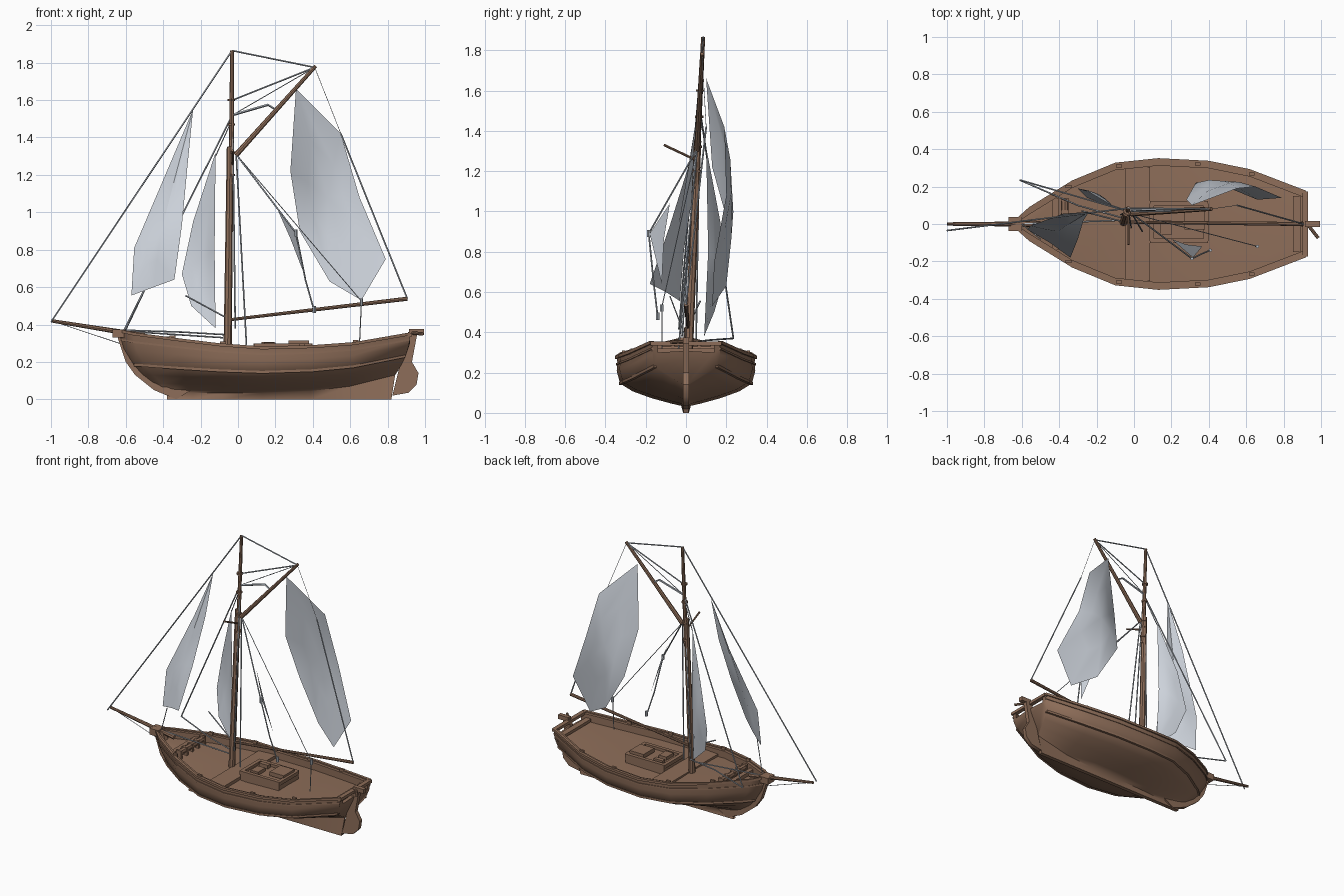
import bpy, bmesh, math
from mathutils import Vector as V


def mat(name, col):
    m = bpy.data.materials.new(name)
    m.diffuse_color = (*col, 1)
    return m


WOOD = mat("brown wood", (0.27, 0.155, 0.1))
SAIL = mat("grey sailcloth", (0.62, 0.66, 0.72))
ROPE = mat("grey rope", (0.45, 0.49, 0.54))


def finish(name, bm, m):
    bmesh.ops.recalc_face_normals(bm, faces=bm.faces)
    me = bpy.data.meshes.new(name)
    bm.to_mesh(me)
    bm.free()
    me.materials.append(m)
    ob = bpy.data.objects.new(name, me)
    bpy.context.collection.objects.link(ob)
    return ob


def loft(name, rings, m=WOOD):
    bm = bmesh.new()
    rs = [[bm.verts.new(p) for p in r] for r in rings]
    n = len(rs[0])
    for a, b in zip(rs, rs[1:]):
        for i in range(n):
            bm.faces.new((a[i], a[(i + 1) % n], b[(i + 1) % n], b[i]))
    bm.faces.new(rs[0])
    bm.faces.new(rs[-1])
    return finish(name, bm, m)


def rod(name, pts, r0, r1=None, m=WOOD, sides=8):
    # tapered round rod through a list of points
    pts = [V(p) for p in pts]
    r1 = r0 if r1 is None else r1
    d = (pts[-1] - pts[0]).normalized()
    u = d.orthogonal().normalized()
    w = d.cross(u)
    rings = []
    for k, p in enumerate(pts):
        r = r0 + (r1 - r0) * k / (len(pts) - 1)
        rings.append([p + u * r * math.cos(a) + w * r * math.sin(a)
                      for a in (2 * math.pi * i / sides for i in range(sides))])
    return loft(name, rings, m)


def rope(name, *pts, r=0.0045):
    return rod(name, pts, r, m=ROPE, sides=5)


def box(name, c, s, m=WOOD):
    x, y, z = (v / 2 for v in s)
    ring = [(-x, -y), (x, -y), (x, y), (-x, y)]
    return loft(name, [[(c[0] + a, c[1] + b, c[2] + h) for a, b in ring] for h in (-z, z)], m)


def plate(name, outline, t, m=WOOD):
    # x-z outline given thickness across y
    return loft(name, [[(x, s * t, z) for x, z in outline] for s in (-1, 1)], m)


# Hull stations: rail x, keel x, half beam, rail z, bottom z, fullness power
ST = [(-0.63, -0.38, 0.02, 0.365, 0.03, 1), (-0.56, -0.34, 0.083, 0.35, 0.035, 1.6),
      (-0.33, -0.24, 0.225, 0.32, 0.035, 1.6), (-0.1, -0.08, 0.32, 0.292, 0.035, 1.15),
      (0.13, 0.13, 0.344, 0.275, 0.035, 1), (0.4, 0.39, 0.33, 0.282, 0.045, 1.05),
      (0.62, 0.6, 0.285, 0.298, 0.07, 1.3), (0.92, 0.84, 0.17, 0.35, 0.13, 1.5)]
SEC = [(0.9, 0.99), (0.72, 1.0), (0.46, 0.95), (0.3, 0.77), (0.16, 0.5), (0.05, 0.22), (0.0, 0.07)]


def side_pt(s, t, w, out=0.0):
    xt, xb, b, zt, zb, p = s
    return (xt + (xb - xt) * (1 - t) ** 2, b * w ** p + out, zb + (zt - zb) * t)


def section(s):
    xt, b, zt = s[0], s[2], s[3]
    inn = max(b - 0.032, 0.005)
    half = [(xt, inn, zt - 0.05), (xt, inn, zt), (xt, b, zt)] + [side_pt(s, t, w) for t, w in SEC]
    # keel flows out of the lowest plank
    half.append((s[1] - (0.02 if s[1] > 0.8 else 0), 0.014, 0))
    return [(xt, 0, zt - 0.042)] + half + [(x, -y, z) for x, y, z in reversed(half)]


loft("hull_and_deck", [section(s) for s in ST])


# Rail cap and rubbing strakes on both sides
def strake(name, t, w, h, out):
    for sgn, side in ((1, "left"), (-1, "right")):
        rings = []
        for s in ST:
            x, y, z = side_pt(s, t, w)
            rings.append([(x, sgn * (y + a), z + b) for a, b in
                          ((-0.012, -h), (out, -h), (out, h), (-0.012, h))])
        loft(f"{name}_{side}", rings)


strake("rail_cap", 1.0, 1.0, 0.008, 0.008)
strake("upper_strake", 0.86, 0.992, 0.005, 0.005)
strake("lower_strake", 0.46, 0.95, 0.007, 0.005)

# Stem, rudder and transom trim
plate("stem", [(-0.655, 0.37), (-0.64, 0.32), (-0.6, 0.2), (-0.55, 0.13), (-0.45, 0.05), (-0.33, 0),
               (-0.25, 0.05), (-0.4, 0.1), (-0.52, 0.2), (-0.58, 0.36)], 0.016)
box("stem_head", (-0.635, 0, 0.352), (0.07, 0.075, 0.045))
plate("rudder", [(0.825, 0.02), (0.91, 0.035), (0.955, 0.08), (0.965, 0.14), (0.93, 0.2), (0.96, 0.36),
                 (0.91, 0.36), (0.87, 0.2)], 0.014)
box("rudder_head", (0.955, 0, 0.36), (0.08, 0.03, 0.03))
rod("tiller", [(0.93, -0.005, 0.355), (0.985, -0.075, 0.35)], 0.009)
box("transom_rail", (0.915, 0, 0.345), (0.03, 0.35, 0.02))
box("stern_bench", (0.87, 0, 0.31), (0.04, 0.3, 0.02))

# Deck fittings
box("mast_beam", (0.02, 0, 0.244), (0.13, 0.61, 0.022))
box("cabin_base", (0.24, 0.01, 0.25), (0.3, 0.22, 0.06))
for y in (-0.09, 0.11):
    box("cabin_coaming", (0.24, y, 0.286), (0.31, 0.025, 0.025))
for x in (0.095, 0.385):
    box("cabin_coaming_end", (x, 0.01, 0.286), (0.025, 0.2, 0.025))
box("cabin_hatch", (0.325, 0.03, 0.3), (0.11, 0.12, 0.028))
box("deck_chest", (0.17, -0.02, 0.288), (0.06, 0.08, 0.03))
box("companion_step", (0.16, 0.07, 0.288), (0.07, 0.03, 0.035))
rod("windlass", [(-0.37, -0.13, 0.315), (-0.37, 0.13, 0.315)], 0.02)
for y in (-0.13, -0.065, 0, 0.065, 0.13):
    box("windlass_post", (-0.37, y, 0.3), (0.04, 0.018, 0.07))
box("foredeck_beam", (-0.42, 0, 0.298), (0.03, 0.28, 0.03))
for x, y, z in ((-0.35, 0.2, 0.33), (-0.08, 0.31, 0.296), (0.34, 0.32, 0.285), (0.63, 0.267, 0.306)):
    for s in (-1, 1):
        box("rail_cleat", (x, s * y, z), (0.03, 0.015, 0.025))

# Spars
HEAD = (-0.032, 0.085, 1.865)
PEAK = (0.41, 0.08, 1.775)
BOOM = (0.905, 0.0, 0.538)
THROAT = (-0.01, 0.055, 1.31)
TIP = (-0.99, 0.0, 0.418)
rod("lower_mast", [(-0.056, 0.01, 0.23), (-0.042, 0.058, 1.35)], 0.022, 0.018)
rod("topmast", [(-0.036, 0.05, 1.15), HEAD], 0.015, 0.01)
rod("bowsprit", [(-0.998, 0, 0.42), (-0.5, 0, 0.34)], 0.009, 0.015)
rod("boom", [(-0.05, 0.01, 0.425), BOOM], 0.008, 0.011)
rod("gaff", [(-0.012, 0.055, 1.305), (0.415, 0.08, 1.782)], 0.015, 0.01)
rod("crosstree", [(-0.03, -0.11, 1.33), (-0.03, 0.06, 1.25)], 0.006)
for z in (1.2, 1.32, 1.47, 1.6):
    y = 0.01 + (z - 0.23) * 0.045
    rod("mast_band", [(-0.036, y, z - 0.006), (-0.036, y, z + 0.006)], 0.021)

# Standing rigging
rope("outer_stay", HEAD, (-1.0, -0.035, 0.415))
rope("inner_stay", (-0.04, 0.07, 1.5), (-0.61, 0.235, 0.37))
rope("inner_stay_foot", (-0.61, 0.235, 0.37), (-0.3, 0.1, 0.36), (-0.05, 0.03, 0.345))
rope("foot_line", (-0.61, 0, 0.365), (-0.08, 0.02, 0.33))
rope("bobstay", TIP, (-0.62, 0, 0.295), r=0.002)
rope("peak_line", HEAD, PEAK)
rope("peak_halyard_upper", (-0.03, 0.075, 1.6), PEAK)
rope("peak_halyard_lower", (-0.03, 0.07, 1.52), PEAK, r=0.0025)
rope("gaff_bridle", (-0.03, 0.07, 1.52), (0.16, 0.07, 1.575), (0.21, 0.07, 1.545), r=0.007)
rope("topping_lift_upper", PEAK, (0.55, 0.1, 1.42), r=0.0015)
rope("topping_lift_lower", (0.55, 0.1, 1.42), BOOM)
rope("boom_lift", THROAT, (0.66, -0.12, 0.525), r=0.0025)
rope("main_sheet", (0.66, -0.12, 0.525), (0.65, -0.12, 0.31), r=0.003)
rope("brail_upper", THROAT, (0.31, -0.185, 0.89))
rope("brail_lower", (0.31, -0.185, 0.89), (0.36, -0.16, 0.64), (0.408, -0.14, 0.47))
rope("shroud_aft", THROAT, (0.045, -0.04, 0.29))
rope("shroud_fore", (-0.03, 0.07, 1.6), (-0.015, -0.02, 0.38))
rope("shroud_left", (-0.035, 0.07, 1.6), (-0.07, 0.05, 0.36))
rope("staysail_halyard", (-0.03, 0.07, 1.5), (-0.12, 0.1, 1.3), r=0.003)
rope("jib_sheet", (-0.5, -0.08, 0.58), (-0.6, 0.0, 0.37), r=0.003)
rope("staysail_sheet", (-0.28, 0.07, 0.555), (-0.05, 0.01, 0.43))
for x, y, z in ((0.31, -0.185, 0.89), (0.408, -0.14, 0.48), (0.66, -0.12, 0.52)):
    rod("rigging_block", [(x, y, z - 0.018), (x, y, z + 0.018)], 0.009, m=ROPE, sides=6)


# Sails: outline, half-way ring and a bulged centre
def sail(name, outline, centre):
    bm = bmesh.new()
    c = V(centre)
    o = [V(p) for p in outline]
    flat = sum(o, V()) / len(o)
    outer = [bm.verts.new(p) for p in o]
    mid = [bm.verts.new(c + (p - c) * 0.5 + (c - flat) * 0.15) for p in o]
    hub = bm.verts.new(c)
    n = len(o)
    for i in range(n):
        j = (i + 1) % n
        bm.faces.new((outer[i], outer[j], mid[j], mid[i]))
        bm.faces.new((mid[i], mid[j], hub))
    return finish(name, bm, SAIL)


sail("mainsail", [(0.31, 0.10, 1.66), (0.55, 0.19, 1.42), (0.65, 0.2, 1.08), (0.79, 0.14, 0.75),
                  (0.66, 0.13, 0.53), (0.49, 0.2, 0.63), (0.33, 0.22, 0.9), (0.28, 0.13, 1.22)],
     (0.48, 0.23, 1.08))
sail("jib", [(-0.24, 0.065, 1.55), (-0.27, 0.02, 1.25), (-0.3, -0.08, 0.93), (-0.34, -0.18, 0.64),
             (-0.45, -0.1, 0.6), (-0.57, -0.03, 0.555), (-0.555, -0.01, 0.81), (-0.38, 0.055, 1.22)],
     (-0.41, -0.04, 0.9))
sail("staysail", [(-0.12, 0.10, 1.32), (-0.125, 0.11, 0.8), (-0.12, 0.09, 0.38), (-0.25, 0.14, 0.5),
                  (-0.3, 0.19, 0.67), (-0.24, 0.17, 0.95)], (-0.19, 0.16, 0.76))
sail("small_sail", [(0.2, -0.08, 1.04), (0.315, -0.18, 0.89), (0.365, -0.12, 0.64), (0.28, -0.11, 0.86)],
     (0.29, -0.13, 0.87))

# Smooth shading with sharp edges kept; hull and sails softer
for ob in bpy.context.collection.objects:
    bpy.ops.object.select_all(action='DESELECT')
    ob.select_set(True)
    bpy.context.view_layer.objects.active = ob
    soft = ob.name.startswith("hull") or "sail" in ob.name
    bpy.ops.object.shade_smooth_by_angle(angle=math.radians(65 if soft else 38))
